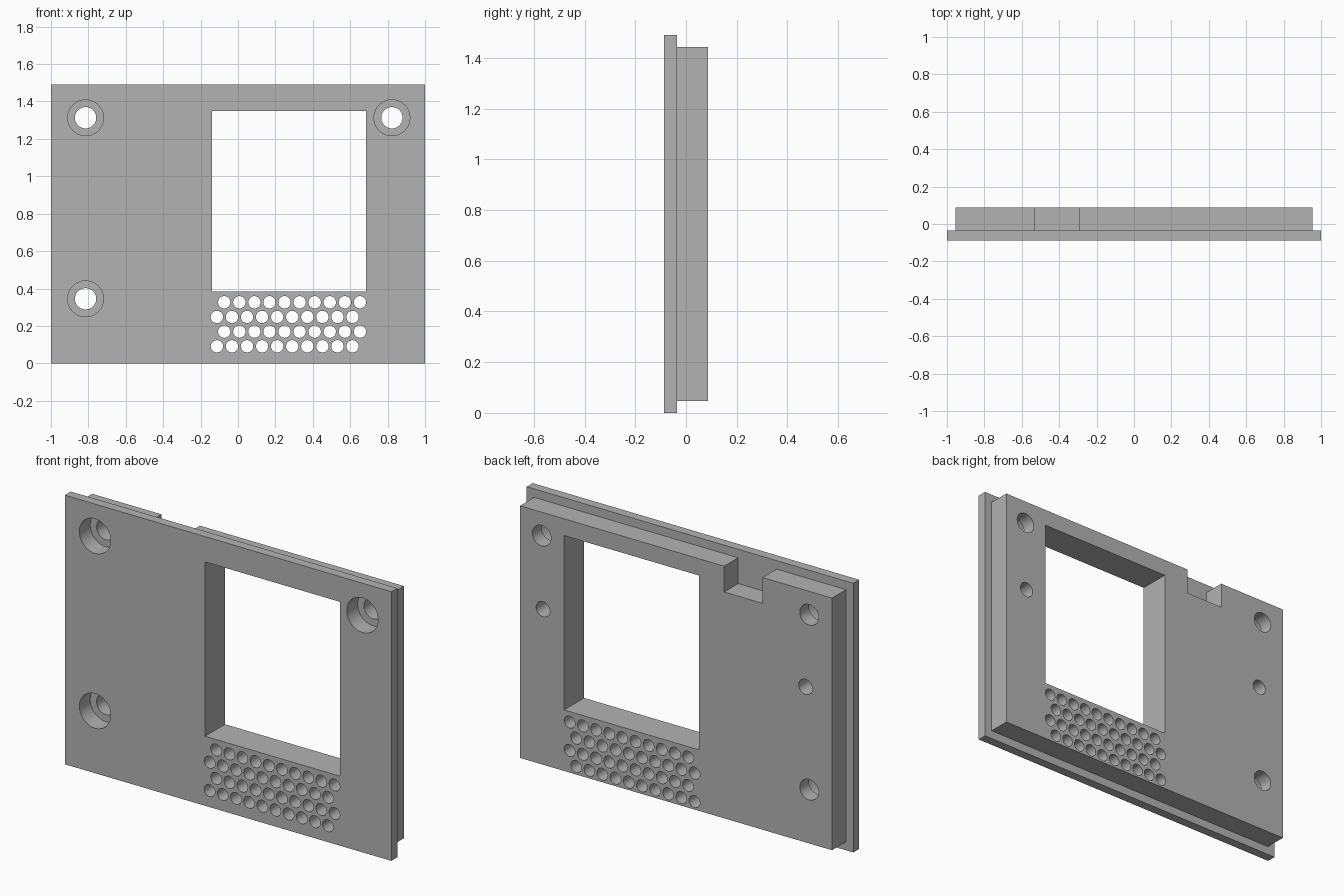
import bpy
import bmesh
from math import radians
from mathutils import Matrix

if "Cube" in bpy.data.objects:
    bpy.data.objects.remove(bpy.data.objects["Cube"])

FRONT, STEP, BACK = -0.087, -0.035, 0.087
OVER = 0.05  # how far cutters reach past the surface

grey = bpy.data.materials.new("plain grey")
grey.use_nodes = True
colour = (0.45, 0.45, 0.45, 1)
grey.diffuse_color = colour
grey.node_tree.nodes["Principled BSDF"].inputs["Base Color"].default_value = colour


def add_box(bm, x0, x1, y0, y1, z0, z1):
    centre = Matrix.Translation(((x0 + x1) / 2, (y0 + y1) / 2, (z0 + z1) / 2))
    size = Matrix.Diagonal((x1 - x0, y1 - y0, z1 - z0, 1))
    bmesh.ops.create_cube(bm, size=1, matrix=centre @ size)


def add_hole(bm, x, z, radius, y0, y1, sides=40):
    """Cylinder lying along y."""
    place = Matrix.Translation((x, (y0 + y1) / 2, z)) @ Matrix.Rotation(radians(90), 4, "X")
    bmesh.ops.create_cone(bm, cap_ends=True, segments=sides, radius1=radius,
                          radius2=radius, depth=y1 - y0, matrix=place)


def make_object(name, bm):
    mesh = bpy.data.meshes.new(name)
    bm.to_mesh(mesh)
    bm.free()
    mesh.materials.append(grey)
    obj = bpy.data.objects.new(name, mesh)
    bpy.context.collection.objects.link(obj)
    return obj


def combine(target, bm, operation="DIFFERENCE"):
    """Apply a boolean to the target and discard the tool."""
    tool = make_object("cutter", bm)
    tool.hide_render = True
    mod = target.modifiers.new("combine", "BOOLEAN")
    mod.object, mod.operation, mod.solver = tool, operation, "EXACT"
    bpy.context.view_layer.update()
    graph = bpy.context.evaluated_depsgraph_get()
    result = bpy.data.meshes.new_from_object(target.evaluated_get(graph))
    target.modifiers.clear()
    target.data = result
    bpy.data.objects.remove(tool)


# Body: stepped slab with a cable notch in the top of the rear block
bm = bmesh.new()
add_box(bm, -1, 1, FRONT, STEP, 0, 1.49)
panel = make_object("panel", bm)

bm = bmesh.new()
add_box(bm, -0.955, 0.955, STEP - 0.02, BACK, 0.047, 1.443)
combine(panel, bm, "UNION")

bm = bmesh.new()
add_box(bm, -0.53, -0.295, STEP, BACK + OVER, 1.30, 1.6)
combine(panel, bm)

# Display window and ventilation holes
bm = bmesh.new()
add_box(bm, -0.14, 0.685, FRONT - OVER, BACK + OVER, 0.385, 1.35)
for row in range(4):
    start = -0.113 if row % 2 == 0 else -0.0735
    for column in range(10):
        add_hole(bm, start + column * 0.0806, 0.091 + row * 0.0785, 0.033,
                 FRONT - OVER, BACK + OVER, 28)
combine(panel, bm)

# Counterbored screw holes
screws = [(-0.815, 1.313), (0.823, 1.313), (-0.815, 0.345)]
bm = bmesh.new()
for x, z in screws:
    add_hole(bm, x, z, 0.096, FRONT - OVER, FRONT + 0.095)
combine(panel, bm)
bm = bmesh.new()
for x, z in screws:
    add_hole(bm, x, z, 0.057, FRONT - OVER, BACK + OVER)
# Blind pilot holes in the rear
for x in (-0.793, 0.815):
    add_hole(bm, x, 0.908, 0.042, BACK - 0.1, BACK + OVER)
combine(panel, bm)

panel.data.materials.clear()
panel.data.materials.append(grey)
for face in panel.data.polygons:
    face.material_index = 0

bpy.ops.object.select_all(action="DESELECT")
panel.select_set(True)
bpy.context.view_layer.objects.active = panel
bpy.ops.object.shade_smooth_by_angle(angle=radians(30))
